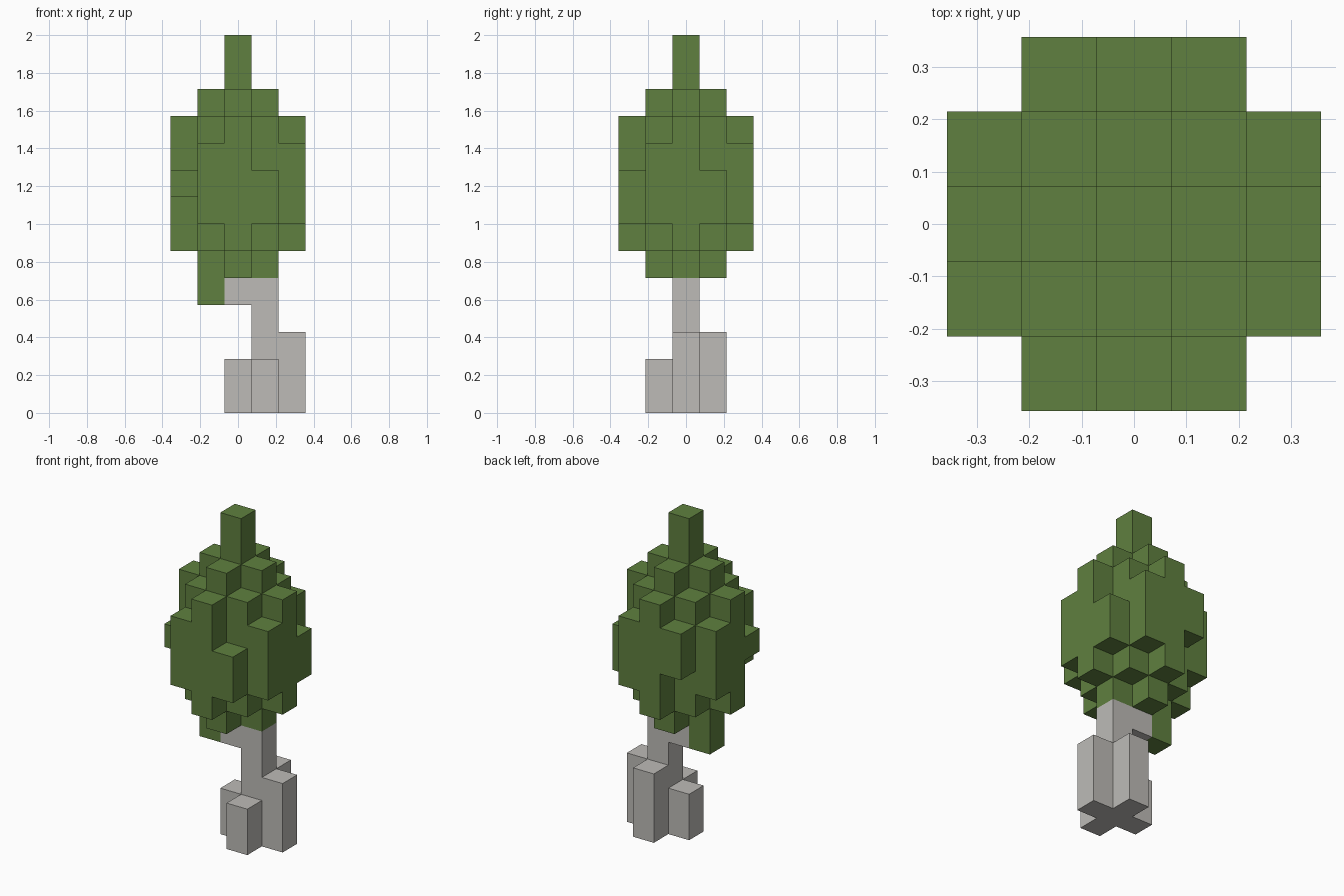
import bpy
import bmesh
from mathutils import Vector

U = 1 / 7  # edge of one block

cube = bpy.data.objects.get("Cube")
if cube:
    bpy.data.objects.remove(cube, do_unlink=True)


def make_material(name, rgb):
    mat = bpy.data.materials.new(name)
    mat.use_nodes = True
    color = (*rgb, 1)
    mat.diffuse_color = color
    mat.node_tree.nodes["Principled BSDF"].inputs["Base Color"].default_value = color
    return mat


def cells_of(columns):
    """Block cells for columns given as (x, y): (bottom, top)."""
    return {(x, y, z) for (x, y), (low, high) in columns.items()
            for z in range(low, high)}


def build_blocks(name, cells, solid, mat):
    """Skin the cells, leaving out faces that touch another solid block."""
    bm = bmesh.new()
    for cell in cells:
        centre = Vector(cell) + Vector((0, 0, 0.5))
        for axis in range(3):
            for sign in (-1, 1):
                normal = Vector((0, 0, 0))
                normal[axis] = sign
                if tuple(int(c + n) for c, n in zip(cell, normal)) in solid:
                    continue
                a = Vector((0, 0, 0))
                a[(axis + 1) % 3] = 0.5
                b = normal.cross(a)
                mid = centre + normal / 2
                corners = (mid - a - b, mid + a - b, mid + a + b, mid - a + b)
                bm.faces.new([bm.verts.new(p * U) for p in corners])
    bmesh.ops.remove_doubles(bm, verts=bm.verts, dist=U / 100)
    mesh = bpy.data.meshes.new(name)
    bm.to_mesh(mesh)
    bm.free()
    mesh.materials.append(mat)
    obj = bpy.data.objects.new(name, mesh)
    bpy.context.collection.objects.link(obj)


# Foliage core: tall spire, high sides, lower corners
crown = {(0, 0): (5, 14)}
for s in (-1, 1):
    crown[(s, 0)] = crown[(0, s)] = (5, 12)
    crown[(s, s)] = crown[(s, -s)] = (6, 11)
    crown[(2 * s, 0)] = crown[(0, 2 * s)] = (6, 11)
crown[(-1, 0)] = (4, 12)  # hanging branch tip

# Uneven outer foliage columns
crown.update({
    (-1, -2): (7, 10), (1, -2): (7, 9),
    (2, -1): (7, 10), (2, 1): (7, 9),
    (1, 2): (7, 10), (-1, 2): (8, 10),
    (-2, 1): (7, 10), (-2, -1): (8, 9),
})

# Offset trunk with four root buttresses
trunk = {(1, 0): (0, 5), (2, 0): (0, 3), (1, 1): (0, 3),
         (0, 0): (0, 2), (1, -1): (0, 2)}

leaf_cells = cells_of(crown)
wood_cells = cells_of(trunk) | {(0, 0, 4)}  # plus the side branch
solid = leaf_cells | wood_cells

build_blocks("foliage", leaf_cells, solid,
             make_material("leaf green", (0.115, 0.216, 0.050)))
build_blocks("trunk", wood_cells, solid,
             make_material("pale grey bark", (0.510, 0.497, 0.474)))
